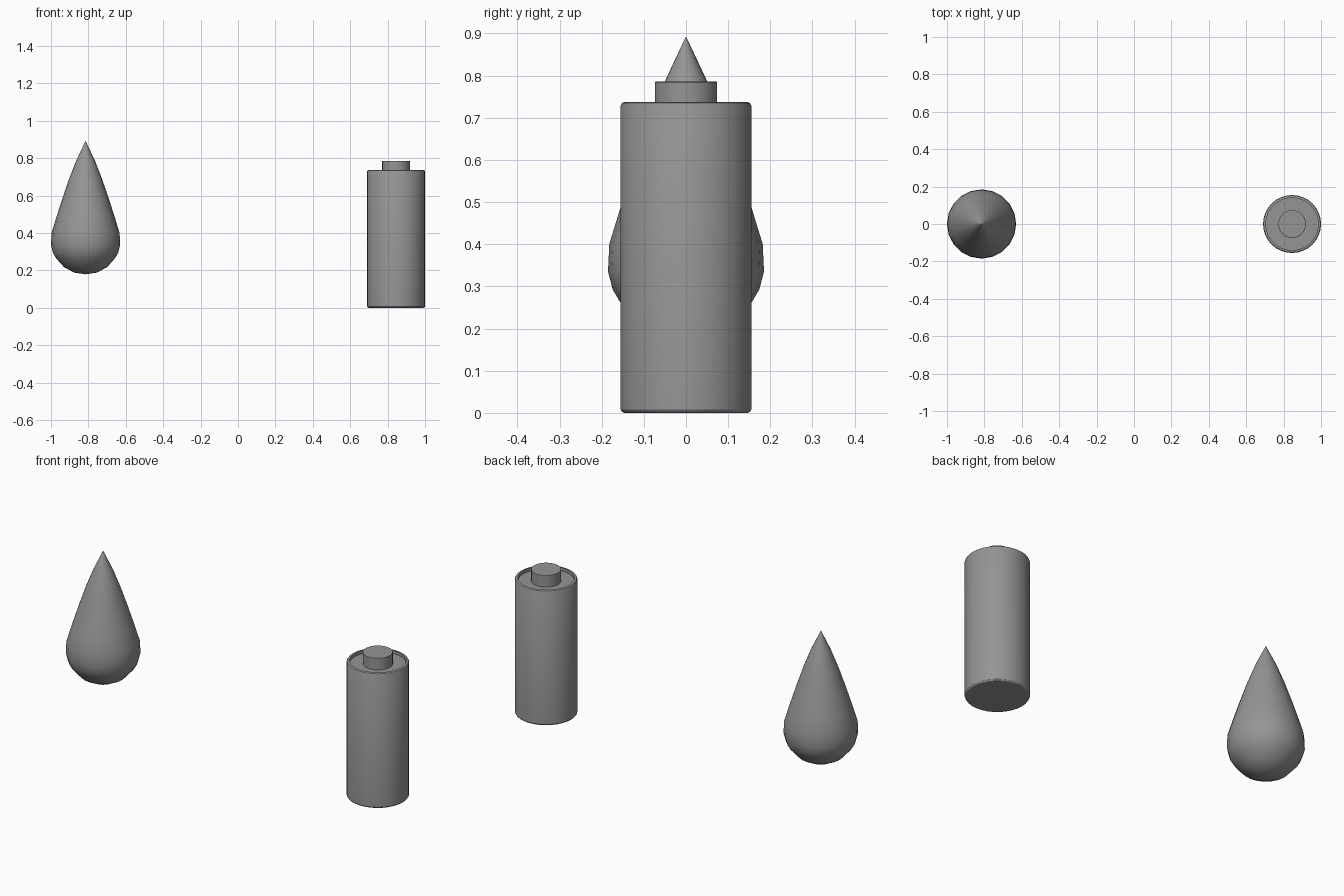
import bpy, bmesh, math

if "Cube" in bpy.data.objects:
    bpy.data.objects.remove(bpy.data.objects["Cube"])

# Dark grey finish shared by all parts
grey = bpy.data.materials.new("dark_grey")
grey.diffuse_color = (0.3, 0.3, 0.3, 1)
grey.use_nodes = True
grey.node_tree.nodes["Principled BSDF"].inputs["Base Color"].default_value = grey.diffuse_color


def lathe(name, profile, x, sides, angle):
    """Revolve (radius, height) points around a vertical axis at x."""
    bm = bmesh.new()
    rings = []
    for r, z in profile:
        if r == 0:
            rings.append([bm.verts.new((x, 0, z))])
        else:
            rings.append([bm.verts.new((x + r * math.cos(math.tau * i / sides),
                                        r * math.sin(math.tau * i / sides), z))
                          for i in range(sides)])
    for a, b in zip(rings, rings[1:]):
        for i in range(sides):
            j = (i + 1) % sides
            if len(a) == 1:
                bm.faces.new((a[0], b[j], b[i]))
            elif len(b) == 1:
                bm.faces.new((a[i], a[j], b[0]))
            else:
                bm.faces.new((a[i], a[j], b[j], b[i]))
    bmesh.ops.recalc_face_normals(bm, faces=bm.faces)
    mesh = bpy.data.meshes.new(name)
    bm.to_mesh(mesh)
    bm.free()
    mesh.materials.append(grey)
    obj = bpy.data.objects.new(name, mesh)
    bpy.context.collection.objects.link(obj)
    bpy.ops.object.select_all(action='DESELECT')
    obj.select_set(True)
    bpy.context.view_layer.objects.active = obj
    bpy.ops.object.shade_smooth_by_angle(angle=math.radians(angle))
    return obj


# Water drop: rounded bottom, tapering to a crisp point
lathe("drop", [(0, 0.179), (0.06, 0.188), (0.115, 0.217), (0.157, 0.264),
               (0.174, 0.293), (0.185, 0.335), (0.182, 0.40), (0.156, 0.485),
               (0.124, 0.585), (0.088, 0.69), (0.05, 0.787), (0.002, 0.889),
               (0, 0.893)], -0.815, 20, 40)

# Battery case: softened edges, shallow recess inside the top rim
lathe("battery_case", [(0, 0), (0.147, 0), (0.152, 0.003), (0.155, 0.008),
                       (0.155, 0.729), (0.152, 0.735), (0.147, 0.737),
                       (0.140, 0.737), (0.140, 0.720), (0, 0.720)], 0.845, 32, 30)

# Raised terminal on the battery top
lathe("battery_terminal", [(0, 0.715), (0.074, 0.715), (0.074, 0.784),
                           (0.071, 0.786), (0, 0.786)], 0.845, 32, 30)
